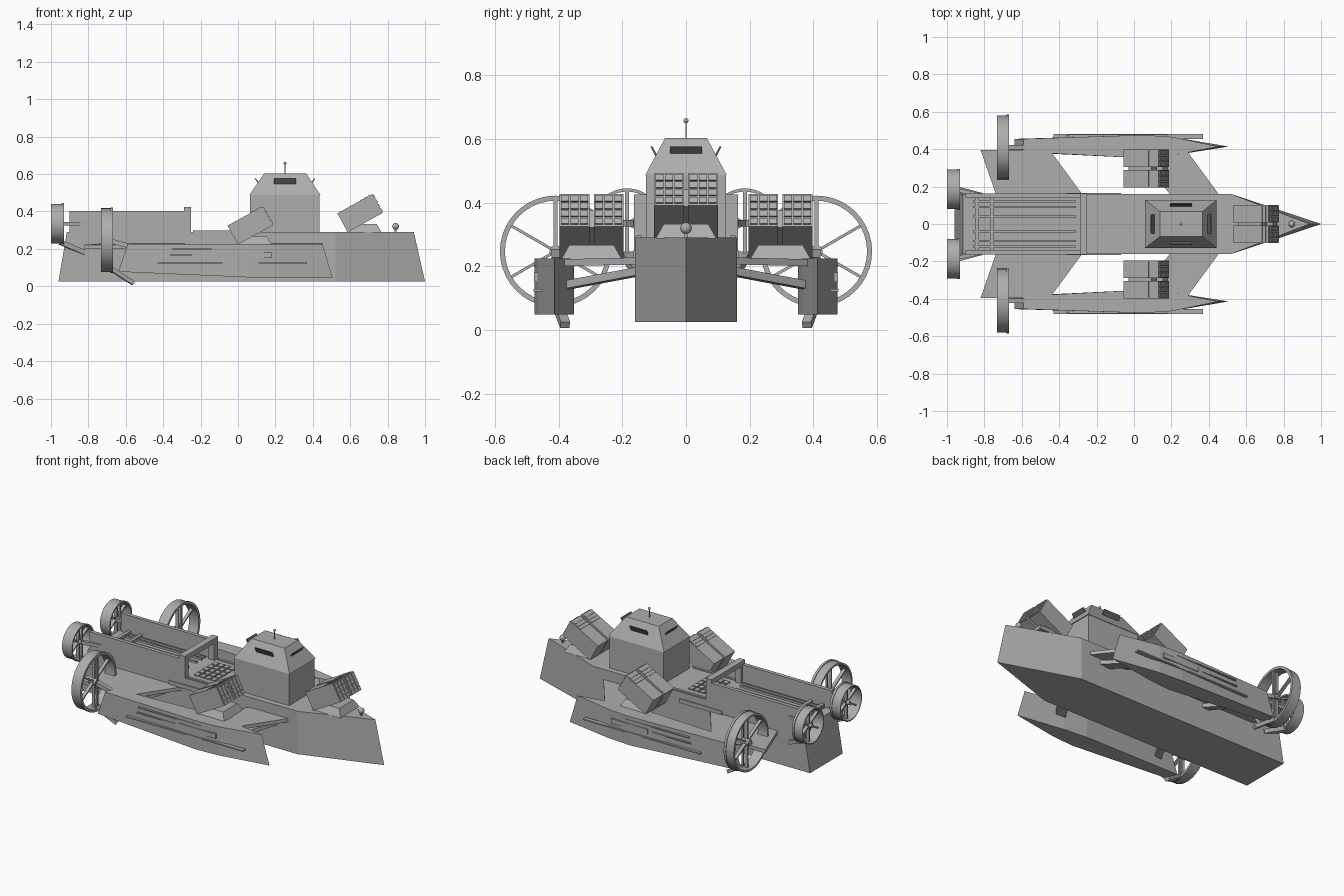
import bpy, bmesh, math
from mathutils import Matrix, Vector

if "Cube" in bpy.data.objects:
    bpy.data.objects.remove(bpy.data.objects["Cube"])


def material(name, v):
    m = bpy.data.materials.new(name)
    m.diffuse_color = (v, v, v, 1)
    m.use_nodes = True
    m.node_tree.nodes["Principled BSDF"].inputs["Base Color"].default_value = m.diffuse_color
    return m


GREY = material("hull grey", 0.42)
DARK = material("window dark grey", 0.12)


def finish(name, bm, mat=GREY, smooth=False):
    bmesh.ops.recalc_face_normals(bm, faces=bm.faces)
    me = bpy.data.meshes.new(name)
    bm.to_mesh(me)
    bm.free()
    me.materials.append(mat)
    ob = bpy.data.objects.new(name, me)
    bpy.context.collection.objects.link(ob)
    if smooth:
        bpy.context.view_layer.objects.active = ob
        ob.select_set(True)
        bpy.ops.object.shade_smooth_by_angle(angle=math.radians(35))
        ob.select_set(False)
    return ob


def loft(name, low, high, mat=GREY):
    """Solid between two matching outlines of 3D points."""
    bm = bmesh.new()
    a = [bm.verts.new(p) for p in low]
    b = [bm.verts.new(p) for p in high]
    n = len(a)
    bm.faces.new(a)
    bm.faces.new(b)
    for i in range(n):
        j = (i + 1) % n
        bm.faces.new((a[i], a[j], b[j], b[i]))
    return finish(name, bm, mat)


def rect(x0, x1, y0, y1, z):
    return [(x0, y0, z), (x1, y0, z), (x1, y1, z), (x0, y1, z)]


def box(name, x0, x1, y0, y1, z0, z1, mat=GREY):
    return loft(name, rect(x0, x1, y0, y1, z0), rect(x0, x1, y0, y1, z1), mat)


def add_box(bm, centre, size, mtx=Matrix()):
    m = mtx @ Matrix.Translation(centre) @ Matrix.Diagonal((*size, 1))
    bmesh.ops.create_cube(bm, size=1, matrix=m)


def beam(name, a, b, w, h):
    """Rectangular bar from a to b."""
    a, b = Vector(a), Vector(b)
    rot = (b - a).to_track_quat('X', 'Z').to_matrix().to_4x4()
    bm = bmesh.new()
    add_box(bm, (0, 0, 0), ((b - a).length, w, h), Matrix.Translation((a + b) / 2) @ rot)
    return finish(name, bm)


def ball(name, centre, r):
    bm = bmesh.new()
    bmesh.ops.create_uvsphere(bm, u_segments=16, v_segments=10, radius=r,
                              matrix=Matrix.Translation(centre))
    return finish(name, bm, smooth=True)


# Main hull: pointed bow, raked stem and stern
def hull_outline(stern, bow, z):
    return [(stern, -.16, z), (.52, -.16, z), (bow, 0, z), (.52, .16, z), (stern, .16, z)]


loft("main_hull", hull_outline(-.96, 1.0, .025), hull_outline(-.915, .94, .29))

# Rear cargo bay: side walls, gantry, floor rails
for s in (-1, 1):
    box("bay_wall", -.9, -.25, s * .14, s * .163, .24, .403)
    box("gantry_post", -.29, -.25, s * .125, s * .163, .29, .425)
    for y in (.035, .085, .115):
        box("bay_rail", -.86, -.31, s * y, s * (y + .01), .29, .302)
    box("deck_edge_strip", -.24, .05, s * .14, s * .155, .29, .297)
box("gantry_beam", -.29, -.25, -.163, .163, .395, .425)
for x in (-.85, -.77):
    box("bay_cross_bar", x, x + .02, -.14, .14, .29, .31)

# Deck hatch grid
bm = bmesh.new()
for i in range(4):
    for j in range(5):
        add_box(bm, (-.215 + i * .038, (j - 2) * .043, .293), (.03, .035, .008))
finish("hatch_tiles", bm)

# Cabin with sloped upper part
box("cabin", .065, .437, -.125, .125, .28, .487)
loft("cabin_roof", rect(.06, .442, -.128, .128, .487), rect(.14, .365, -.066, .066, .603))
cx = .251
for s in (-1, 1):
    # Dark viewing slots with flared shutters
    loft("side_window", [(cx - .058, s * .096, .545), (cx + .058, s * .096, .545),
                         (cx + .058, s * .088, .545), (cx - .058, s * .088, .545)],
         [(cx - .058, s * .112, .577), (cx + .058, s * .112, .577),
          (cx + .058, s * .106, .577), (cx - .058, s * .106, .577)], DARK)
    loft("end_window", [(cx + s * .14, -.05, .545), (cx + s * .14, .05, .545),
                        (cx + s * .132, .05, .545), (cx + s * .132, -.05, .545)],
         [(cx + s * .163, -.05, .577), (cx + s * .163, .05, .577),
          (cx + s * .157, .05, .577), (cx + s * .157, -.05, .577)], DARK)
box("mast", cx - .002, cx + .002, -.002, .002, .6, .655)
ball("mast_ball", (cx, 0, .658), .008)

# Bow sensor ball
box("bow_stalk", .838, .848, -.005, .005, .285, .315)
ball("bow_ball", (.843, 0, .32), .018)


# Twin box launchers, tilted up toward the bow
def launcher(x, y, z, deck):
    loft("launcher_base", rect(x - .07, x + .115, y - .095, y + .095, deck),
         rect(x - .03, x + .09, y - .07, y + .07, deck + .045))
    tilt = Matrix.Translation((x, y, z)) @ Matrix.Rotation(math.radians(-28.7), 4, 'Y')
    bm = bmesh.new()
    for s in (-1, 1):
        add_box(bm, (0, s * .054, 0), (.213, .094, .115), tilt)
        for i in range(3):
            for j in range(4):
                add_box(bm, (.108, s * .054 + (i - 1) * .03, (j - 1.5) * .027),
                        (.008, .025, .021), tilt)
        for k in range(3):
            add_box(bm, (.085 - k * .022, s * .054, .058), (.015, .085, .005), tilt)
    add_box(bm, (-.02, 0, 0), (.14, .03, .06), tilt)
    finish("launcher_boxes", bm)


launcher(.652, 0, .391, .288)


# Ducted fan: lipped ring, hub, six blades, axis along x
def fan(name, x0, x1, y, z, r):
    prof = [(x0, r - .004), (x1 - .014, r - .004), (x1 - .014, r), (x1, r),
            (x1, r * .91), (x0, r * .91)]
    bm = bmesh.new()
    n = 40
    rings = []
    for i in range(n):
        a = 2 * math.pi * i / n
        rings.append([bm.verts.new((px, y + pr * math.cos(a), z + pr * math.sin(a)))
                      for px, pr in prof])
    for i in range(n):
        p, q = rings[i], rings[(i + 1) % n]
        for k in range(len(prof)):
            m = (k + 1) % len(prof)
            bm.faces.new((p[k], p[m], q[m], q[k]))
    finish(name + "_ring", bm, smooth=True)
    xm = (x0 + x1) / 2
    bm = bmesh.new()
    bmesh.ops.create_cone(bm, cap_ends=True, segments=16, radius1=r * .11, radius2=r * .11,
                          depth=(x1 - x0) * .8,
                          matrix=Matrix.Translation((xm, y, z)) @ Matrix.Rotation(math.pi / 2, 4, 'Y'))
    for k in range(6):
        m = Matrix.Translation((xm, y, z)) @ Matrix.Rotation(math.radians(30 + 60 * k), 4, 'X')
        add_box(bm, (0, r * .47, 0), (.02, r * .92, .009), m)
    finish(name + "_blades", bm, smooth=True)
    # Upright behind the blades
    box(name + "_post", x1 - .014, x1 - .004, y - .006, y + .006, z - r * .93, z + r * .93)


for s in (-1, 1):
    # Outrigger float
    plan = [(-.62, .385), (-.62, .455), (.05, .476), (.2, .466), (.48, .414), (.2, .366), (.05, .352)]

    def float_outline(z, stern, bow):
        pts = []
        for x, y in plan:
            x = stern if x < -.6 else bow if x > .4 else x
            zz = z + (.03 if z < .1 and x < -.6 else 0)
            pts.append((x, s * y, zz))
        return pts
    loft("outrigger", float_outline(.048, -.64, .505), float_outline(.225, -.59, .452))

    # Raised strips on the outer side of the float
    for x0, x1, z0, z1, y in ((-.43, .37, .121, .129, .48), (-.07, .18, .15, .18, .478),
                              (-.36, -.1, .163, .169, .475), (-.35, .08, .198, .204, .478)):
        box("float_strip", x0, x1, s * .455, s * y, z0, z1)

    # Swept wings joining float and hull
    for name, pts in (("front_wing", [(.46, .15), (.28, .395), (.0, .395), (.2, .15)]),
                      ("rear_wing", [(-.27, .15), (-.45, .395), (-.82, .395), (-.735, .15)])):
        def slope(y, drop):
            return .228 - (.0 if y < .2 else .006) - drop
        loft(name, [(x, s * y, slope(y, .022)) for x, y in pts],
             [(x, s * y, slope(y, 0)) for x, y in pts])
    beam("front_brace", (.36, s * .14, .185), (.22, s * .38, .14), .06, .025)
    beam("rear_brace", (-.38, s * .14, .185), (-.5, s * .39, .14), .04, .025)
    box("side_deck_panel", -.36, -.07, s * .155, s * .167, .225, .25)

    launcher(.065, s * .297, .325, .222)

    # Fans and their mounts
    fan("large_fan", -.733, -.667, s * .41, .247, .175)
    fan("small_fan", -1.0, -.93, s * .185, .335, .11)
    beam("large_fan_brace", (-.68, s * .41, .095), (-.56, s * .38, .016), .03, .022)
    beam("large_fan_axle", (-.7, s * .41, .247), (-.58, s * .41, .215), .025, .025)
    beam("small_fan_brace", (-.95, s * .185, .235), (-.82, s * .15, .18), .035, .025)
    beam("small_fan_axle", (-.965, s * .185, .335), (-.82, s * .155, .335), .02, .02)
